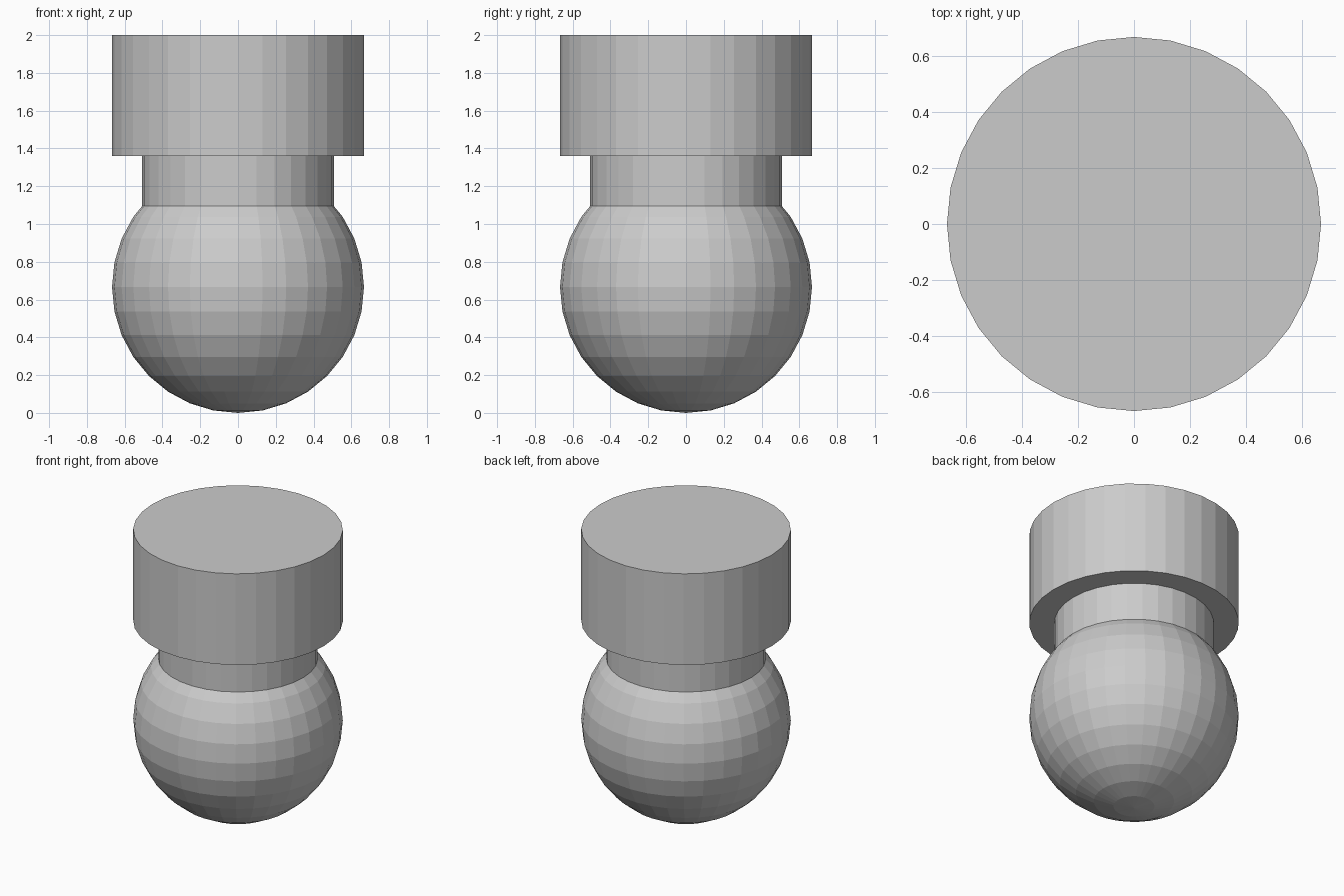
import bpy

cube = bpy.data.objects.get("Cube")
if cube:
    bpy.data.objects.remove(cube, do_unlink=True)

# One plain grey for everything
grey = bpy.data.materials.new("plain_grey")
grey.use_nodes = True
colour = (0.6, 0.6, 0.6, 1.0)
grey.diffuse_color = colour
grey.node_tree.nodes["Principled BSDF"].inputs["Base Color"].default_value = colour

RADIUS = 0.667
SIDES = 32


def finish(name):
    obj = bpy.context.object
    obj.name = name
    obj.data.materials.append(grey)
    return obj


def add_cylinder(name, radius, bottom, top):
    bpy.ops.mesh.primitive_cylinder_add(
        vertices=SIDES, radius=radius, depth=top - bottom,
        location=(0, 0, (bottom + top) / 2))
    return finish(name)


# Faceted ball resting on the ground
bpy.ops.mesh.primitive_uv_sphere_add(
    segments=SIDES, ring_count=16, radius=RADIUS, location=(0, 0, RADIUS))
finish("ball")

# Neck sunk slightly into the ball, and the wide cap above it
add_cylinder("neck", 0.507, 1.05, 1.36)
add_cylinder("cap", RADIUS, 1.36, 2.0)
